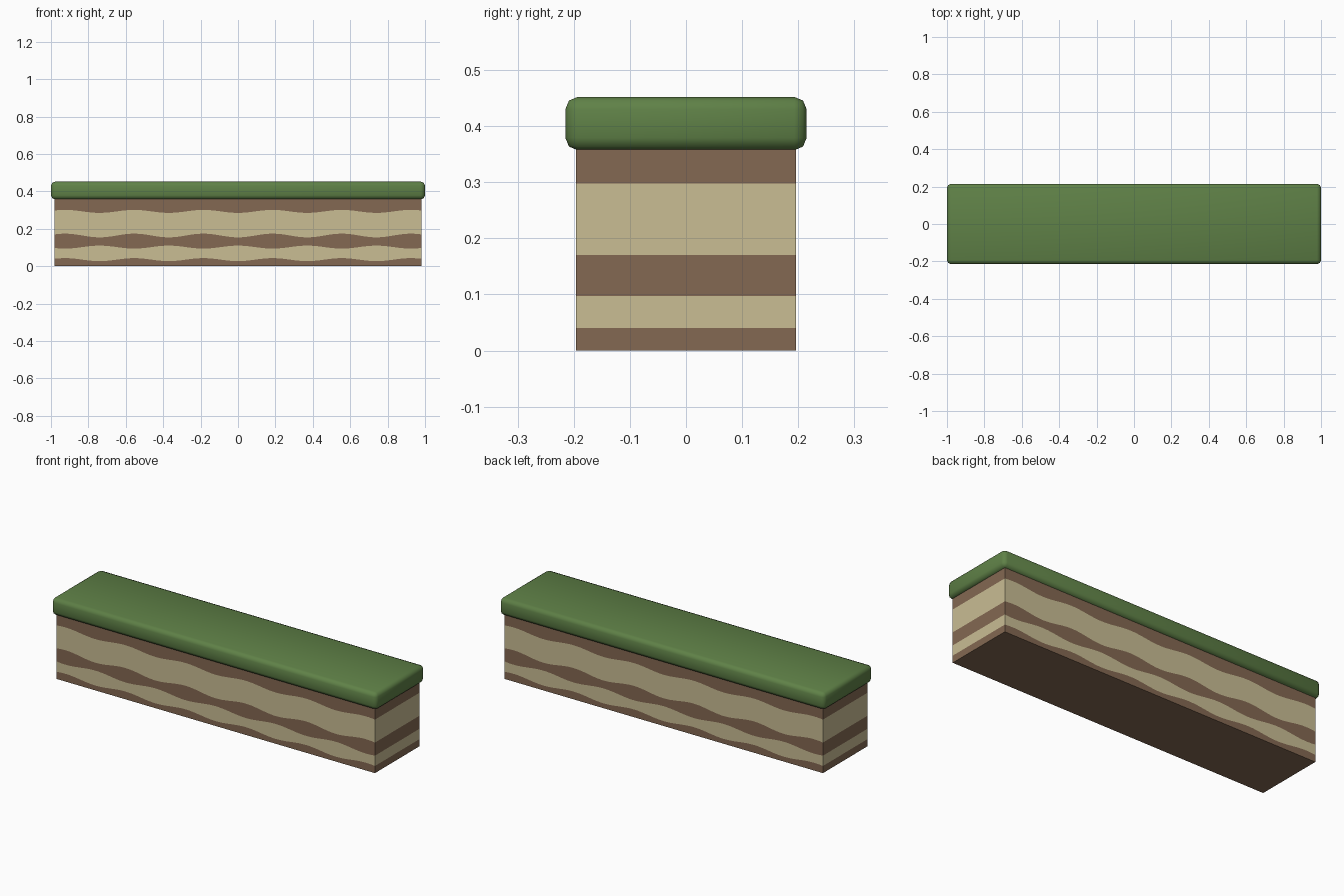
import bpy, bmesh, math

if "Cube" in bpy.data.objects:
    bpy.data.objects.remove(bpy.data.objects["Cube"])

def mat(name, rgb):
    m = bpy.data.materials.new(name)
    m.diffuse_color = (*rgb, 1)
    m.use_nodes = True
    m.node_tree.nodes["Principled BSDF"].inputs["Base Color"].default_value = m.diffuse_color
    return m

brown = mat("soil brown", (0.23, 0.14, 0.085))
tan = mat("sandy tan", (0.585, 0.51, 0.296))
green = mat("grass green", (0.115, 0.22, 0.063))

def add_object(name, bm, mats):
    bmesh.ops.recalc_face_normals(bm, faces=bm.faces[:])
    me = bpy.data.meshes.new(name)
    bm.to_mesh(me)
    bm.free()
    ob = bpy.data.objects.new(name, me)
    bpy.context.collection.objects.link(ob)
    for m in mats:
        me.materials.append(m)
    return ob

# Soil block: layered strips whose borders wave along x
HX, HY, TOP, N = 0.98, 0.196, 0.37, 100
borders = [(0, 0), (0.035, 0.008), (0.102, -0.008), (0.164, 0.010), (0.293, 0.008), (TOP, 0)]
bm = bmesh.new()
grid = {}
for i in range(N + 1):
    x = -HX + 2 * HX * i / N
    w = -math.cos(2 * math.pi * x / 0.37)
    for j, (mid, amp) in enumerate(borders):
        for s in (-1, 1):
            grid[i, j, s] = bm.verts.new((x, s * HY, mid + amp * w))

def face(keys, idx):
    f = bm.faces.new([grid[k] for k in keys])
    f.material_index = idx

for j in range(len(borders) - 1):
    for i in range(N):
        for s in (-1, 1):
            face([(i, j, s), (i + 1, j, s), (i + 1, j + 1, s), (i, j + 1, s)], j % 2)
    for i in (0, N):
        face([(i, j, -1), (i, j, 1), (i, j + 1, 1), (i, j + 1, -1)], j % 2)
for j in (0, len(borders) - 1):
    for i in range(N):
        face([(i, j, -1), (i + 1, j, -1), (i + 1, j, 1), (i, j, 1)], 0)
add_object("soil_block", bm, [brown, tan])

# Grass slab: overhanging box with rounded edges
bm = bmesh.new()
bmesh.ops.create_cube(bm, size=1)
for v in bm.verts:
    v.co.x *= 2.0
    v.co.y *= 0.43
    v.co.z = v.co.z * 0.095 + 0.4045
bmesh.ops.bevel(bm, geom=bm.edges[:], offset=0.022, segments=2, profile=0.5, affect='EDGES')
for f in bm.faces:
    f.smooth = True
add_object("grass_slab", bm, [green])
